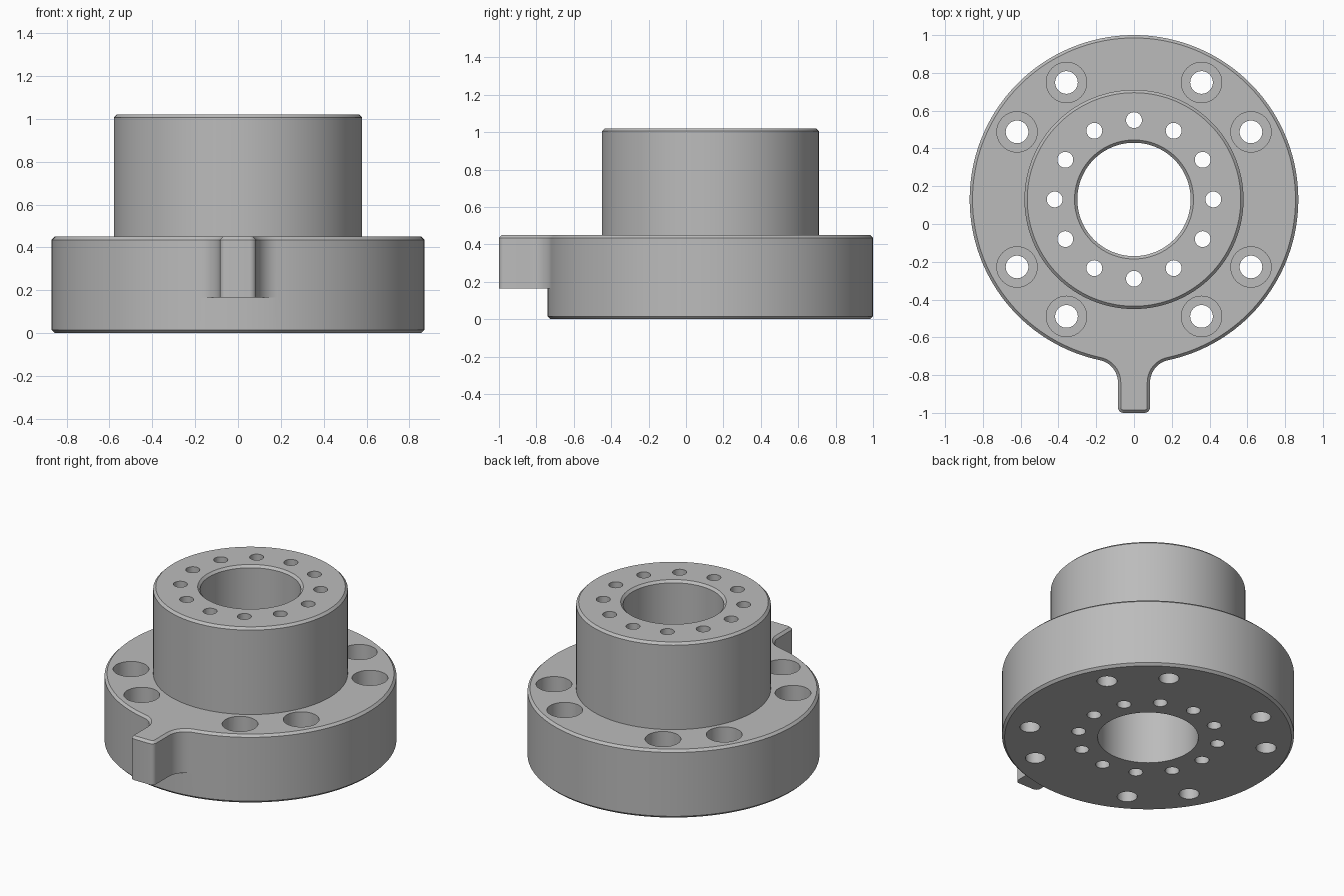
import bpy, bmesh, math
from math import sin, cos, pi, radians

CY = 0.13                   # y of the flange axis
R, HUB, BORE = 0.87, 0.58, 0.30
H, TOP, LEDGE = 1.02, 0.45, 0.165
C = 0.015                   # chamfer size

if "Cube" in bpy.data.objects:
    bpy.data.objects.remove(bpy.data.objects["Cube"], do_unlink=True)

steel = bpy.data.materials.new("plain grey metal")
steel.use_nodes = True
grey = (0.5, 0.5, 0.5, 1)
steel.diffuse_color = grey
steel.node_tree.nodes["Principled BSDF"].inputs["Base Color"].default_value = grey


def arc(cx, cy, r, a0, a1, n):
    angles = [a0 + (a1 - a0) * i / n for i in range(n + 1)]
    return [(cx + r * cos(a), cy + r * sin(a)) for a in angles]


def outline(inset):
    """Disc with a filleted, round-cornered tab, shrunk by inset."""
    r, w, end = R - inset, 0.085 - inset, -1 - CY + inset
    fillet, corner = 0.12 + inset, 0.03 - inset
    fx = w + fillet
    fy = -math.sqrt((r + fillet) ** 2 - fx ** 2)
    join = math.atan2(-fy, -fx)               # fillet meets disc
    half = arc(w - corner, end + corner, corner, -pi / 2, 0, 5)
    half += arc(fx, fy, fillet, pi, join, 10)
    half += arc(0, 0, r, join - pi, pi / 2, 72)[1:]
    mirror = [(-x, y) for x, y in reversed(half[:-1])]
    return [(0, end)] + half + mirror


def make_object(name, bm):
    bmesh.ops.recalc_face_normals(bm, faces=bm.faces)
    mesh = bpy.data.meshes.new(name)
    bm.to_mesh(mesh)
    bm.free()
    mesh.materials.append(steel)
    obj = bpy.data.objects.new(name, mesh)
    bpy.context.collection.objects.link(obj)
    return obj


def bridge(bm, a, b):
    n = len(a)
    for i in range(n):
        j = (i + 1) % n
        bm.faces.new((a[i], a[j], b[j], b[i]))


# Flange, tab, hub and bore as one closed loft
full = outline(0)


def circle(r):
    return [(r * x / math.hypot(x, y), r * y / math.hypot(x, y)) for x, y in full]


sections = [
    (circle(R - C), 0), (circle(R), C), (circle(R), LEDGE),
    (full, LEDGE), (full, TOP - C), (outline(C), TOP),
    (circle(HUB), TOP), (circle(HUB), H - C), (circle(HUB - C), H),
    (circle(BORE + C), H), (circle(BORE), H - C), (circle(BORE), 0),
]
bm = bmesh.new()
rings = [[bm.verts.new((x, y + CY, z)) for x, y in pts] for pts, z in sections]
for k, ring in enumerate(rings):
    bridge(bm, ring, rings[(k + 1) % len(rings)])
bmesh.ops.remove_doubles(bm, verts=bm.verts, dist=1e-5)
body = make_object("flanged_hub", bm)

# Cutters for the bolt holes
cut = bmesh.new()


def add_hole(radius, angle, profile, n):
    x, y = radius * cos(angle), CY + radius * sin(angle)
    loops = []
    for r, z in profile:
        loops.append([cut.verts.new((px, py, z))
                      for px, py in arc(x, y, r, 0, 2 * pi, n)[:-1]])
    for a, b in zip(loops, loops[1:]):
        bridge(cut, a, b)
    cut.faces.new(loops[0])
    cut.faces.new(loops[-1])


# Twelve plain holes through the hub
for i in range(12):
    add_hole(0.42, i * pi / 6, [(0.042, -0.1), (0.042, H + 0.1)], 32)

# Eight counterbored holes through the flange
counterbore = [(0.06, -0.1), (0.06, TOP - 0.13), (0.107, TOP - 0.13), (0.107, TOP + 0.1)]
for quarter in range(4):
    for a in (30, 60):
        add_hole(0.715, radians(a + 90 * quarter), counterbore, 40)
cutter = make_object("hole_cutter", cut)
cutter.hide_render = True

mod = body.modifiers.new("holes", "BOOLEAN")
mod.operation = "DIFFERENCE"
mod.solver = "EXACT"
mod.object = cutter
bpy.ops.object.select_all(action="DESELECT")
bpy.context.view_layer.objects.active = body
body.select_set(True)
bpy.ops.object.modifier_apply(modifier=mod.name)
bpy.data.objects.remove(cutter, do_unlink=True)
bpy.ops.object.shade_smooth_by_angle(angle=radians(30))
